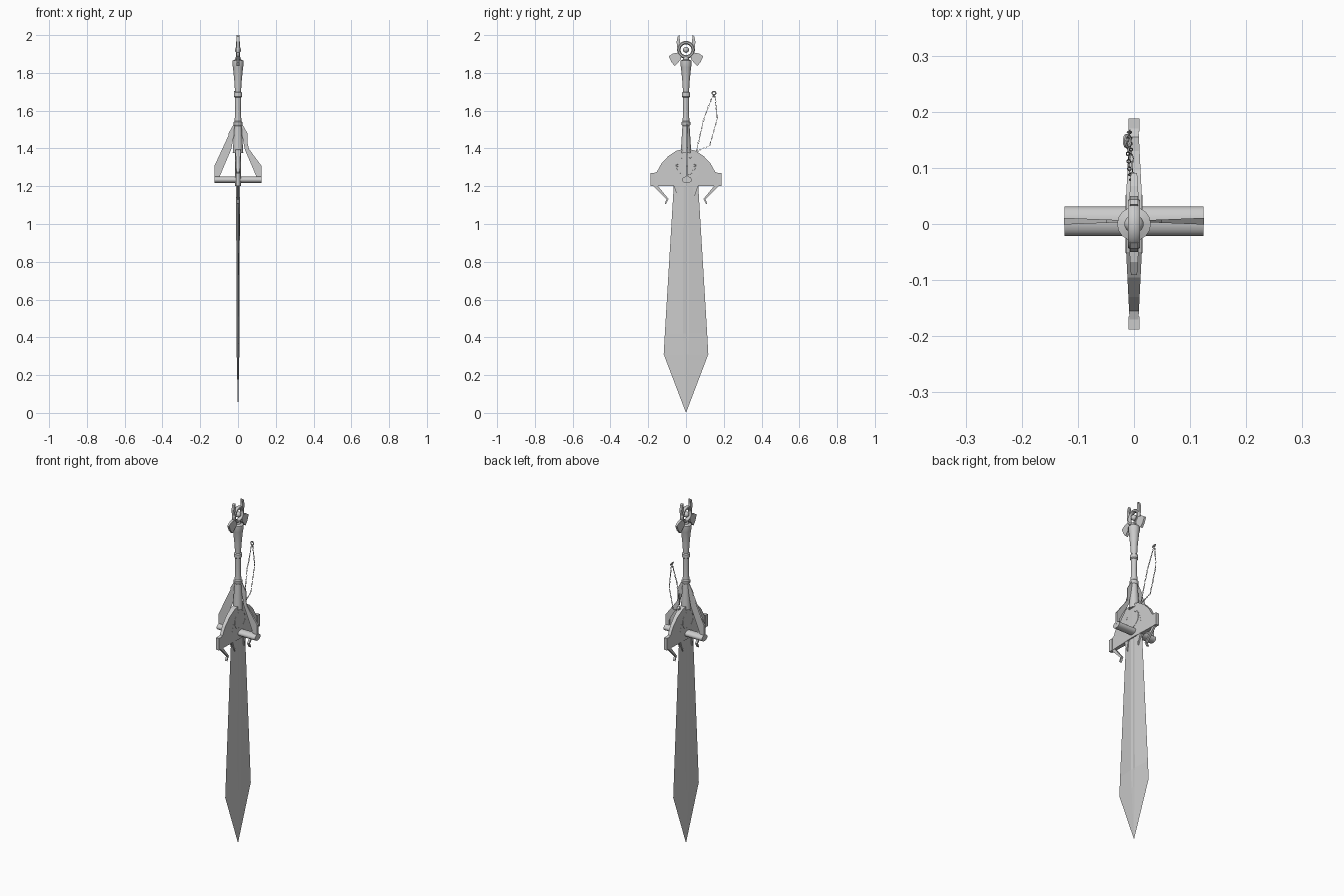
import bpy, bmesh, math
from mathutils import Matrix, Vector

if "Cube" in bpy.data.objects:
    bpy.data.objects.remove(bpy.data.objects["Cube"])

steel = bpy.data.materials.new("grey_steel")
steel.diffuse_color = (0.6, 0.6, 0.6, 1)
steel.use_nodes = True
steel.node_tree.nodes["Principled BSDF"].inputs["Base Color"].default_value = steel.diffuse_color


def finish(name, bm, smooth=False):
    bmesh.ops.recalc_face_normals(bm, faces=bm.faces[:])
    me = bpy.data.meshes.new(name)
    bm.to_mesh(me)
    bm.free()
    me.materials.append(steel)
    ob = bpy.data.objects.new(name, me)
    bpy.context.collection.objects.link(ob)
    if smooth:
        bpy.ops.object.select_all(action='DESELECT')
        bpy.context.view_layer.objects.active = ob
        ob.select_set(True)
        bpy.ops.object.shade_smooth_by_angle(angle=math.radians(40))
    return ob


def plate(bm, pts, half, place):
    """Flat outline given a thickness; half(u) is the half thickness."""
    rims = [[bm.verts.new(place(u, v, s * half(u))) for u, v in pts] for s in (1, -1)]
    caps = [bm.faces.new(r) for r in rims]
    n = len(pts)
    for i in range(n):
        j = (i + 1) % n
        bm.faces.new((rims[0][i], rims[0][j], rims[1][j], rims[1][i]))
    bmesh.ops.triangulate(bm, faces=caps)


def side_plates(name, pts, half):
    """Plate in the y-z plane, repeated on both sides."""
    bm = bmesh.new()
    for s in (1, -1):
        plate(bm, pts, half, lambda u, v, w: (w, s * u, v))
    finish(name, bm)


def torus(bm, M, R, r, nu, nv, stretch=1.0, depth=1.0):
    """Ring in local x-y, optionally stretched along y and deepened along z."""
    g = []
    for i in range(nu):
        a = 2 * math.pi * i / nu
        row = []
        for k in range(nv):
            b = 2 * math.pi * (k + 0.5) / nv
            d = R + r * math.cos(b)
            row.append(bm.verts.new(M @ Vector((d * math.cos(a), d * math.sin(a) * stretch,
                                               r * depth * math.sin(b)))))
        g.append(row)
    for i in range(nu):
        for k in range(nv):
            i2, k2 = (i + 1) % nu, (k + 1) % nv
            bm.faces.new((g[i][k], g[i2][k], g[i2][k2], g[i][k2]))


def facing_x(z):
    return Matrix.Translation((0, 0, z)) @ Matrix.Rotation(math.pi / 2, 4, 'Y')


# Blade: shallow fuller, thin edges, pointed tip
bm = bmesh.new()
rings = []
for z, w, groove, ridge, t in ((1.27, 0.062, 0.007, 0.014, 0.010), (1.2, 0.065, 0.007, 0.014, 0.010),
                               (0.42, 0.112, 0.006, 0.016, 0.008), (0.31, 0.118, 0.007, 0.012, 0.007)):
    sec = [(0, w), (t, ridge), (groove, 0), (t, -ridge), (0, -w),
           (-t, -ridge), (-groove, 0), (-t, ridge)]
    rings.append([bm.verts.new((x, y, z)) for x, y in sec])
tip = bm.verts.new((0, 0, 0))
for a, b in zip(rings, rings[1:]):
    for i in range(8):
        bm.faces.new((a[i], a[(i + 1) % 8], b[(i + 1) % 8], b[i]))
for i in range(8):
    bm.faces.new((rings[-1][i], rings[-1][(i + 1) % 8], tip))
bm.faces.new(rings[0])
finish("blade", bm)

# Handle: turned grip with two rings and flared ends
bm = bmesh.new()
prof = [(1.375, 0.028), (1.52, 0.019), (1.525, 0.023), (1.54, 0.023), (1.545, 0.018), (1.61, 0.015),
        (1.67, 0.017), (1.675, 0.022), (1.695, 0.022), (1.70, 0.016), (1.75, 0.019), (1.83, 0.027),
        (1.84, 0.030), (1.865, 0.030), (1.87, 0.016), (1.885, 0.013)]
N = 16
rows = [[bm.verts.new((r * math.cos(2 * math.pi * i / N), r * math.sin(2 * math.pi * i / N), z))
         for i in range(N)] for z, r in prof]
for a, b in zip(rows, rows[1:]):
    for i in range(N):
        bm.faces.new((a[i], a[(i + 1) % N], b[(i + 1) % N], b[i]))
bm.faces.new(rows[0])
bm.faces.new(rows[-1])
finish("handle", bm, True)

# Guard: arch above a lower bar, tapering outwards
side_plates("guard", [(0, 1.2), (0.17, 1.2), (0.17, 1.27), (0.155, 1.275), (0.13, 1.32), (0.095, 1.358),
                      (0.05, 1.388), (0, 1.40), (0, 1.365), (0.04, 1.348), (0.06, 1.315),
                      (0.072, 1.262), (0, 1.262)],
            lambda u: 0.015 - 0.05 * max(0, u - 0.03))
side_plates("guard_end_block", [(0.165, 1.2), (0.188, 1.2), (0.188, 1.27), (0.165, 1.27)], lambda u: 0.01)
side_plates("guard_hook", [(0.172, 1.2), (0.103, 1.13), (0.113, 1.108), (0.107, 1.105), (0.092, 1.132),
                           (0.148, 1.2)], lambda u: 0.006)
side_plates("blade_spike", [(0.034, 1.2), (0.064, 1.2), (0.043, 1.14)], lambda u: 0.011)

# Wheel in the guard: rim, hub and six spokes
bm = bmesh.new()
torus(bm, facing_x(1.31), 0.048, 0.009, 28, 8, depth=1.8)
finish("guard_wheel_rim", bm, True)
bm = bmesh.new()
for k in range(6):
    c, s = math.cos(math.pi * k / 3 + math.pi / 6), math.sin(math.pi * k / 3 + math.pi / 6)
    plate(bm, [(0, -0.007), (0.045, -0.0025), (0.045, 0.0025), (0, 0.007)], lambda u: 0.010 - 0.1 * u,
          lambda u, v, w: (w, u * c - v * s, 1.31 + u * s + v * c))
finish("guard_wheel_spokes", bm)


def ball(name, z, r, sx):
    bm = bmesh.new()
    bmesh.ops.create_uvsphere(bm, u_segments=14, v_segments=8, radius=r,
                              matrix=Matrix.Translation((0, 0, z)) @ Matrix.Diagonal((sx, 1, 1, 1)))
    finish(name, bm, True)


ball("guard_wheel_hub", 1.31, 0.013, 1)

# Cross bar and the bent braces rising from its ends
bm = bmesh.new()
M = (Matrix.Translation((0, 0.005, 1.234)) @ Matrix.Diagonal((1, 1, 0.68, 1))
     @ Matrix.Rotation(math.pi / 2, 4, 'Y'))
bmesh.ops.create_cone(bm, cap_ends=True, segments=20, radius1=0.026, radius2=0.026, depth=0.248, matrix=M)
finish("cross_bar", bm, True)
bm = bmesh.new()
brace = [(0.125, 1.24), (0.125, 1.307), (0.05, 1.408), (0.05, 1.48), (0.022, 1.53), (0.010, 1.53),
         (0.036, 1.472), (0.036, 1.395), (0.102, 1.293), (0.102, 1.24)]
for s in (1, -1):
    plate(bm, brace, lambda u: 0.001 + 0.04 * u, lambda u, v, w: (s * u, 0.005 + w, v))
finish("brace", bm)

# Pommel: ring, centre bead, horns and swept wings
bm = bmesh.new()
torus(bm, facing_x(1.922), 0.038, 0.010, 24, 8, depth=1.2)
finish("pommel_ring", bm, True)
ball("pommel_bead", 1.922, 0.016, 1.1)
side_plates("pommel_horn", [(0.030, 1.945), (0.046, 1.932), (0.050, 1.965), (0.044, 1.992), (0.035, 2.0),
                            (0.038, 1.975)], lambda u: 0.007)
side_plates("pommel_wing", [(0.028, 1.898), (0.042, 1.907), (0.068, 1.903), (0.091, 1.888), (0.078, 1.858),
                            (0.060, 1.836), (0.026, 1.872)], lambda u: 0.011 - 0.06 * u)


# Chain: two runs of small alternating links meeting at a charm
def run_links(bm, path, step=0.019):
    k = 0
    for a, b in zip(path, path[1:]):
        a, b = Vector(a), Vector(b)
        n = max(1, round((b - a).length / step))
        q = (b - a).to_track_quat('Y', 'X').to_matrix().to_4x4()
        for i in range(n):
            M = Matrix.Translation(a.lerp(b, (i + 0.5) / n)) @ q @ Matrix.Rotation(k * math.pi / 2, 4, 'Y')
            torus(bm, M, 0.0032, 0.0011, 8, 4, stretch=2.6)
            k += 1


bm = bmesh.new()
run_links(bm, [(0, 0.055, 1.385), (-0.008, 0.095, 1.56), (-0.012, 0.142, 1.68)])
run_links(bm, [(0, 0.060, 1.385), (-0.005, 0.125, 1.415), (-0.008, 0.166, 1.56), (-0.012, 0.153, 1.68)])
finish("chain", bm, True)
bm = bmesh.new()
M = Matrix.Translation((-0.012, 0.148, 1.693)) @ Matrix.Rotation(math.radians(60), 4, 'Y')
torus(bm, M, 0.010, 0.0035, 14, 6)
bmesh.ops.create_icosphere(bm, subdivisions=1, radius=0.006,
                           matrix=Matrix.Translation((-0.012, 0.148, 1.676)))
finish("chain_charm", bm, True)
